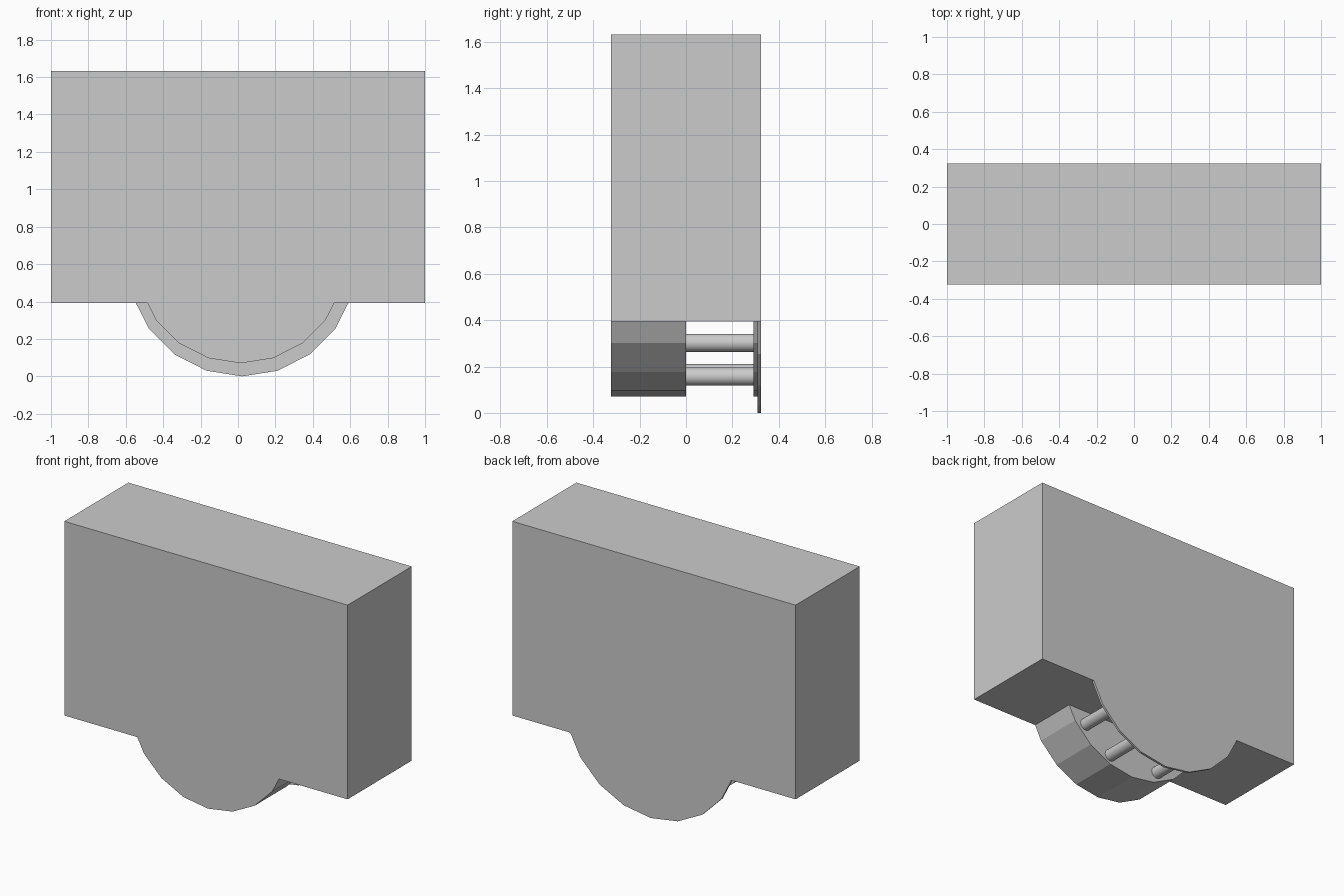
import bpy, bmesh, math
from mathutils import Vector

if "Cube" in bpy.data.objects:
    bpy.data.objects.remove(bpy.data.objects["Cube"])

BASE = 0.393   # underside of the housing
SIDES = 20


def make_object(name, bm):
    bmesh.ops.recalc_face_normals(bm, faces=bm.faces)
    mesh = bpy.data.meshes.new(name)
    bm.to_mesh(mesh)
    bm.free()
    obj = bpy.data.objects.new(name, mesh)
    bpy.context.collection.objects.link(obj)
    return obj


def wheel_segment(name, cx, cz, radius, y0, y1):
    """Lower part of a faceted wheel, cut flat at the housing underside."""
    ring = []
    for i in range(SIDES):
        a = 2 * math.pi * i / SIDES
        ring.append((cx + radius * math.sin(a), cz - radius * math.cos(a)))
    profile = []
    for (xa, za), (xb, zb) in zip(ring, ring[1:] + ring[:1]):
        if za < BASE:
            profile.append((xa, za))
        if (za < BASE) != (zb < BASE):
            t = (BASE - za) / (zb - za)
            profile.append((xa + t * (xb - xa), BASE))
    bm = bmesh.new()
    face = bm.faces.new([bm.verts.new((x, y0, z)) for x, z in profile])
    ext = bmesh.ops.extrude_face_region(bm, geom=[face], use_keep_orig=True)
    verts = [g for g in ext["geom"] if isinstance(g, bmesh.types.BMVert)]
    bmesh.ops.translate(bm, verts=verts, vec=Vector((0, y1 - y0, 0)))
    return make_object(name, bm)


# Main housing block
bm = bmesh.new()
bmesh.ops.create_cube(bm, size=1)
bmesh.ops.scale(bm, verts=bm.verts, vec=(2, 0.646, 1.632 - BASE))
bmesh.ops.translate(bm, verts=bm.verts, vec=(0, 0, (1.632 + BASE) / 2))
make_object("housing", bm)

# Thick front wheel, thin inner disc and larger rear flange
wheel_segment("front_wheel", 0.015, 0.63, 0.56, -0.323, 0.0)
wheel_segment("inner_disc", 0.015, 0.63, 0.56, 0.29, 0.308)
wheel_segment("rear_flange", 0.022, 0.615, 0.615, 0.308, 0.323)

# Round pegs joining the wheel to the discs
for i, (x, z) in enumerate([(0.385, 0.302), (0.19, 0.157),
                            (-0.18, 0.172), (-0.355, 0.302)]):
    bpy.ops.mesh.primitive_cylinder_add(
        vertices=24, radius=0.039, depth=0.3,
        location=(x, 0.145, z), rotation=(math.pi / 2, 0, 0))
    peg = bpy.context.object
    peg.name = f"peg_{i + 1}"
    bpy.ops.object.shade_smooth_by_angle(angle=math.radians(40))
